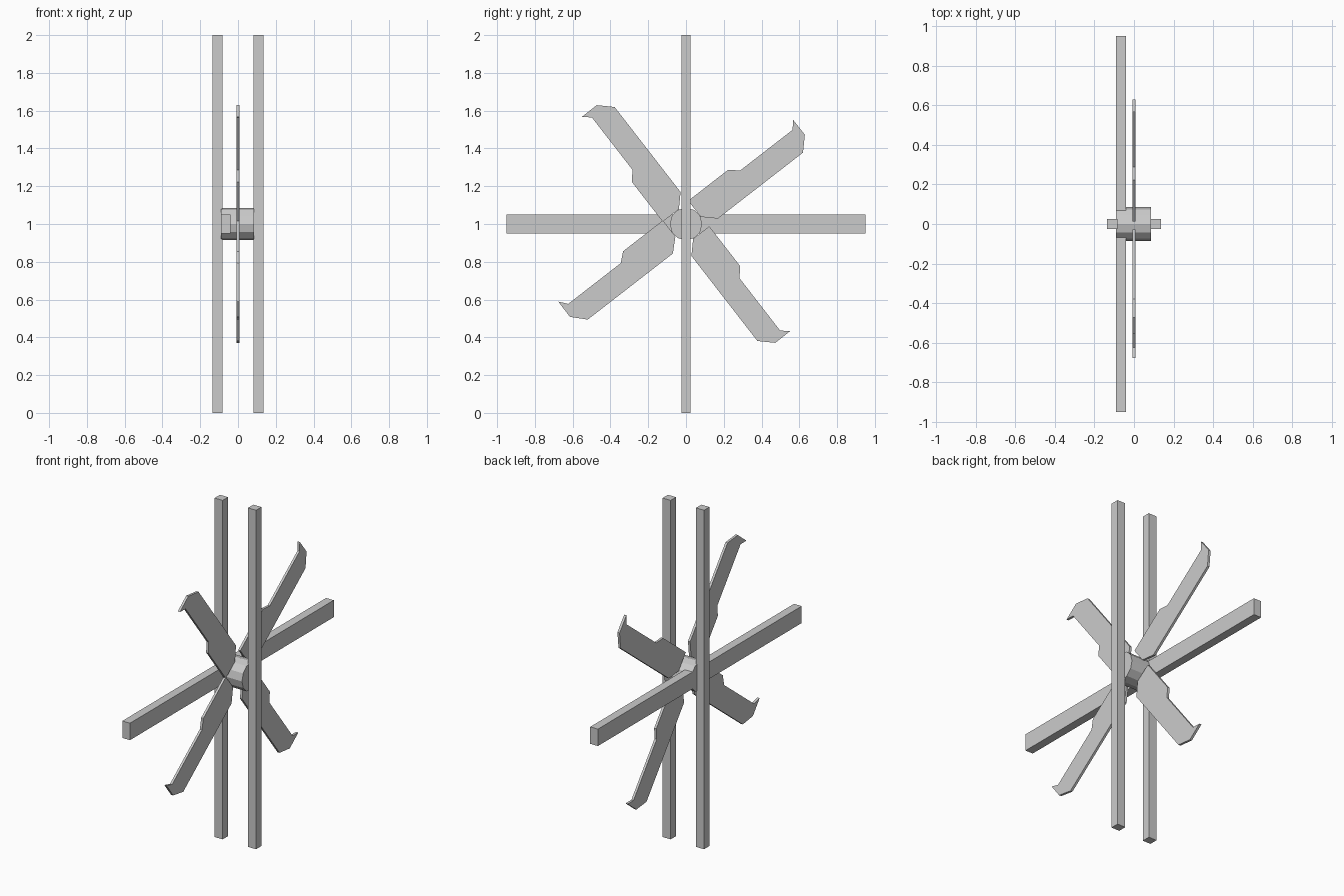
import bpy, bmesh, math
from mathutils import Matrix

if "Cube" in bpy.data.objects:
    bpy.data.objects.remove(bpy.data.objects["Cube"])


def add_object(name, bm):
    bmesh.ops.recalc_face_normals(bm, faces=bm.faces)
    mesh = bpy.data.meshes.new(name)
    bm.to_mesh(mesh)
    bm.free()
    obj = bpy.data.objects.new(name, mesh)
    bpy.context.collection.objects.link(obj)
    return obj


def box(name, center, size):
    bm = bmesh.new()
    bmesh.ops.create_cube(bm, size=1,
                          matrix=Matrix.Translation(center) @ Matrix.Diagonal((*size, 1)))
    return add_object(name, bm)


# Two upright posts either side of the wheel
for side, name in ((-1, "left_post"), (1, "right_post")):
    box(name, (side * 0.109, 0, 1), (0.053, 0.05, 2))

# Horizontal cross beam
box("cross_beam", (-0.065, 0, 1), (0.05, 1.9, 0.1))

# Faceted hub along x
bm = bmesh.new()
bmesh.ops.create_cone(bm, cap_ends=True, segments=12, radius1=0.086, radius2=0.086, depth=0.176,
                      matrix=Matrix.Translation((-0.002, 0, 1)) @ Matrix.Rotation(math.pi / 2, 4, 'Y'))
add_object("hub", bm)

# Blade profile: distance along the blade, distance across it
PROFILE = [(0.151, -0.081), (0.085, -0.018), (0.085, 0.09), (0.352, 0.09), (0.40, 0.048),
           (0.752, 0.048), (0.786, 0.09), (0.787, -0.012), (0.721, -0.081)]
HALF = 0.007


def blade(name, angle, flip=1):
    a = math.radians(angle)
    bm = bmesh.new()
    verts = []
    for u, v in PROFILE:
        u *= flip
        verts.append(bm.verts.new((-HALF, u * math.cos(a) - v * math.sin(a),
                                   1 + u * math.sin(a) + v * math.cos(a))))
    face = bm.faces.new(verts)
    ext = bmesh.ops.extrude_face_region(bm, geom=[face], use_keep_orig=True)
    moved = [g for g in ext["geom"] if isinstance(g, bmesh.types.BMVert)]
    bmesh.ops.translate(bm, verts=moved, vec=(2 * HALF, 0, 0))
    return add_object(name, bm)


# Four blades; the rear lower one is mirrored end for end
blade("blade_upper_back", 37.8)
blade("blade_upper_front", 127.8)
blade("blade_lower_back", -52.2)
blade("blade_lower_front", 37.8, flip=-1)
